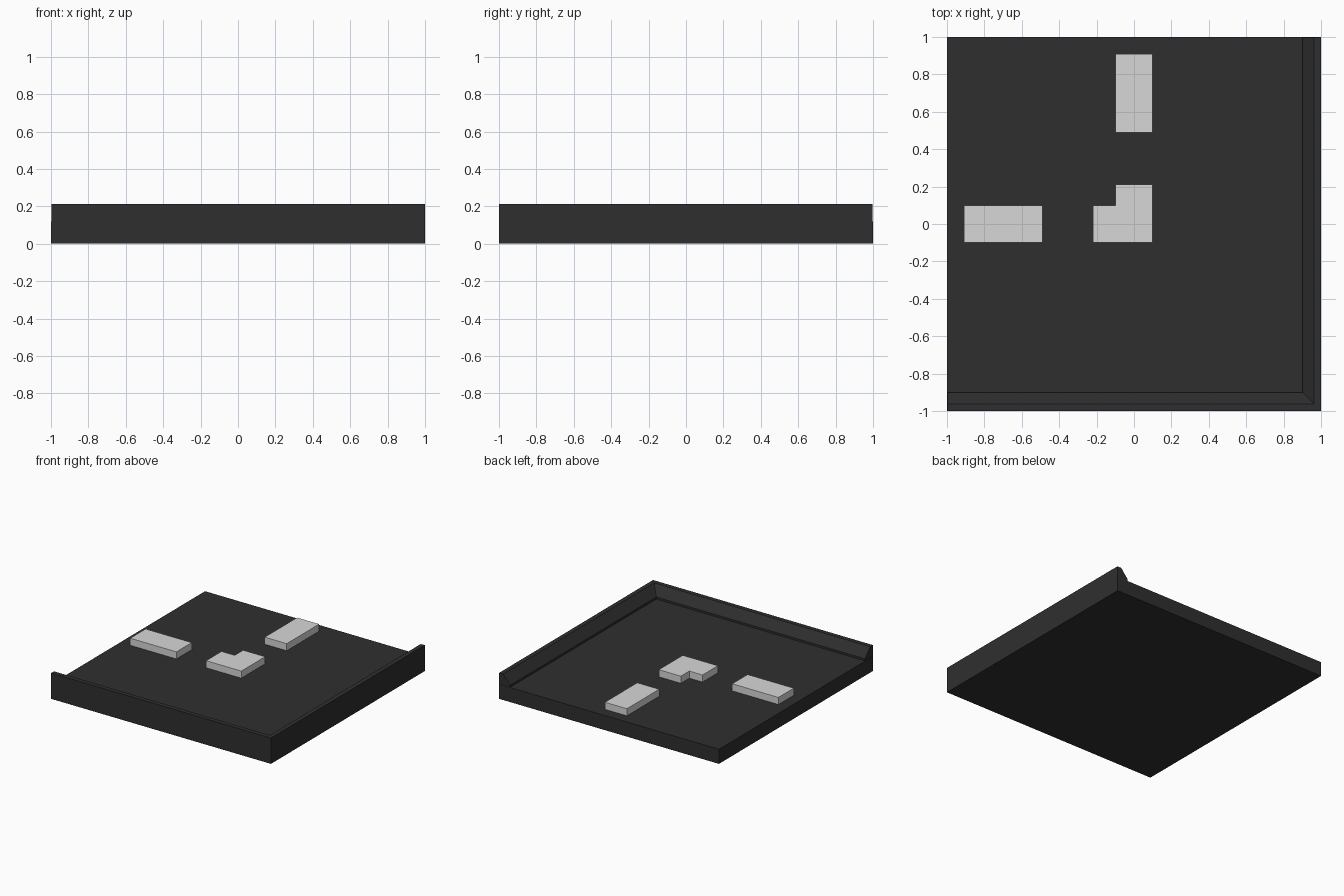
import bpy, bmesh

if "Cube" in bpy.data.objects:
    bpy.data.objects.remove(bpy.data.objects["Cube"])

ROAD_Z, PLATE_Z = 0.12, 0.178


def material(name, value):
    m = bpy.data.materials.new(name)
    m.diffuse_color = (value, value, value, 1)
    m.use_nodes = True
    m.node_tree.nodes["Principled BSDF"].inputs["Base Color"].default_value = m.diffuse_color
    return m


asphalt = material("dark asphalt", 0.028)
paint = material("pale road paint", 0.68)


def add_object(name, bm, mat):
    bmesh.ops.recalc_face_normals(bm, faces=bm.faces)
    me = bpy.data.meshes.new(name)
    bm.to_mesh(me)
    bm.free()
    me.materials.append(mat)
    ob = bpy.data.objects.new(name, me)
    bpy.context.collection.objects.link(ob)
    return ob


def prism(name, outline, z0, z1, mat):
    """Extrude a flat outline from z0 up to z1."""
    bm = bmesh.new()
    face = bm.faces.new([bm.verts.new((x, y, z0)) for x, y in outline])
    out = bmesh.ops.extrude_face_region(bm, geom=[face])
    top = [v for v in out["geom"] if isinstance(v, bmesh.types.BMVert)]
    bmesh.ops.translate(bm, verts=top, vec=(0, 0, z1 - z0))
    return add_object(name, bm, mat)


def rect(x0, y0, x1, y1):
    return [(x0, y0), (x1, y0), (x1, y1), (x0, y1)]


# Road slab, slightly inside the kerb's outer walls
prism("road_slab", [(-1, -0.999), (0.999, -0.999), (0.999, 1), (-1, 1)], 0, ROAD_Z, asphalt)

# Kerb: one cross-section swept along the front and right edges with a mitre
profile = [(1, 0), (1, 0.212), (0.963, 0.212), (0.90, 0.137), (0.90, 0.06), (0.95, 0.004)]
bm = bmesh.new()
rings = []
for place in (lambda d: (-0.998, -d), lambda d: (d, -d), lambda d: (d, 0.998)):
    rings.append([bm.verts.new((*place(d), z)) for d, z in profile])
n = len(profile)
for a, b in zip(rings, rings[1:]):
    for i in range(n):
        j = (i + 1) % n
        bm.faces.new((a[i], a[j], b[j], b[i]))
bm.faces.new(rings[0])
bm.faces.new(rings[-1])
add_object("corner_kerb", bm, asphalt)

# Raised lane markings: two dashes and a corner piece
prism("left_lane_dash", rect(-0.91, -0.10, -0.49, 0.10), ROAD_Z - 0.01, PLATE_Z, paint)
prism("back_lane_dash", rect(-0.10, 0.49, 0.10, 0.91), ROAD_Z - 0.01, PLATE_Z, paint)
prism("corner_lane_mark",
      [(-0.22, -0.10), (0.10, -0.10), (0.10, 0.21), (-0.10, 0.21), (-0.10, 0.10), (-0.22, 0.10)],
      ROAD_Z - 0.01, PLATE_Z, paint)
